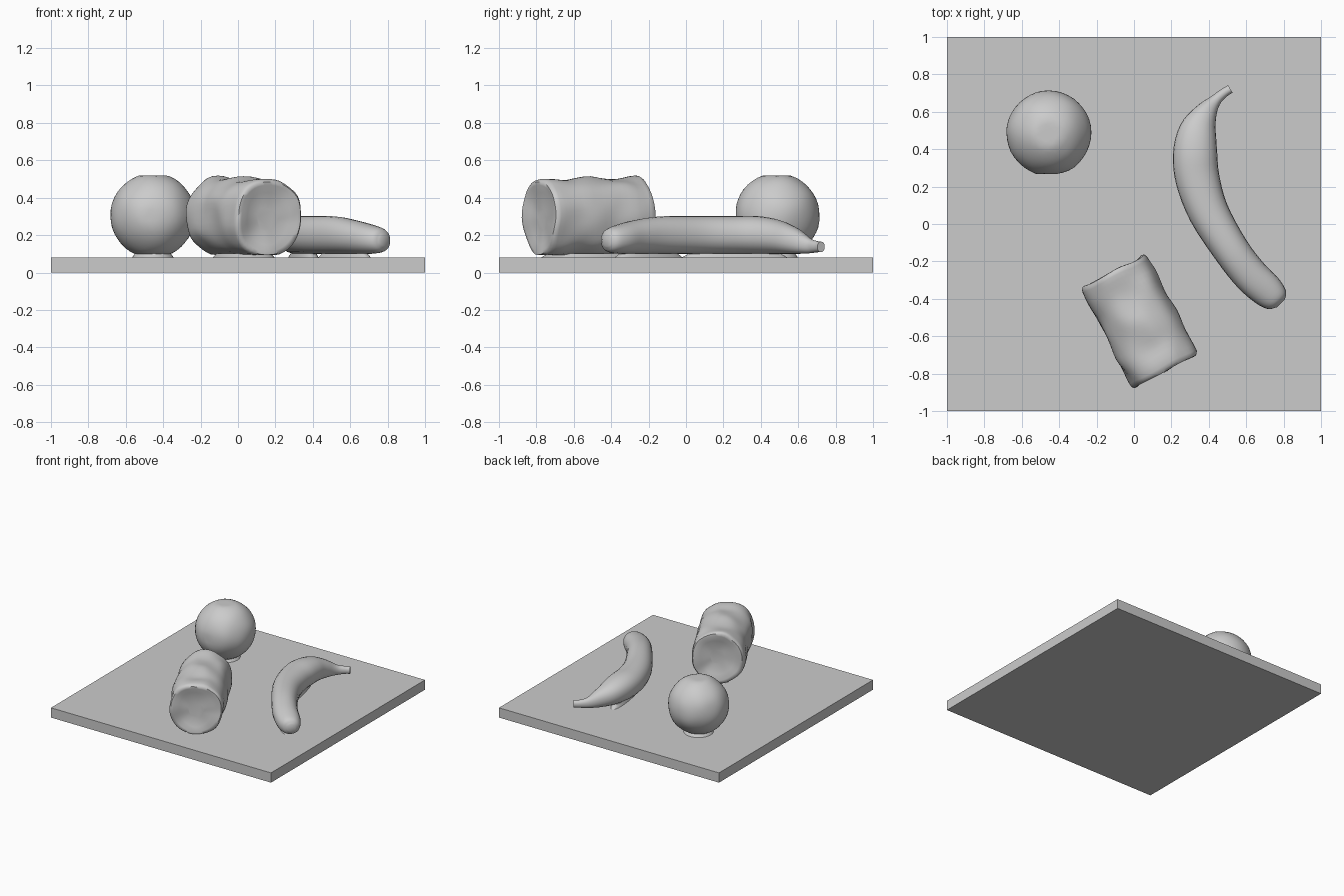
import bpy, bmesh, math
from mathutils import Vector, noise

cube = bpy.data.objects.get("Cube")
if cube:
    bpy.data.objects.remove(cube, do_unlink=True)

GREY = (0.6, 0.6, 0.6, 1)
mat = bpy.data.materials.new("plain_grey")
mat.use_nodes = True
mat.diffuse_color = GREY
bsdf = next(n for n in mat.node_tree.nodes if n.type == 'BSDF_PRINCIPLED')
bsdf.inputs["Base Color"].default_value = GREY


def finish(name, bm, angle=40):
    """Turn a bmesh into a smooth-shaded object."""
    bmesh.ops.recalc_face_normals(bm, faces=bm.faces)
    mesh = bpy.data.meshes.new(name)
    bm.to_mesh(mesh)
    bm.free()
    mesh.materials.append(mat)
    obj = bpy.data.objects.new(name, mesh)
    bpy.context.collection.objects.link(obj)
    bpy.ops.object.select_all(action='DESELECT')
    obj.select_set(True)
    bpy.context.view_layer.objects.active = obj
    bpy.ops.object.shade_smooth_by_angle(angle=math.radians(angle))
    return obj


def refine(stations, steps):
    """Catmull-Rom interpolation through tuples of values."""
    pts = [Vector(s) for s in stations]
    pts = [2 * pts[0] - pts[1]] + pts + [2 * pts[-1] - pts[-2]]
    out = []
    for a, b, c, d in zip(pts, pts[1:], pts[2:], pts[3:]):
        for i in range(steps):
            t = i / steps
            out.append(0.5 * (2 * b + (c - a) * t + (2 * a - 5 * b + 4 * c - d) * t * t
                              + (3 * b - a - 3 * c + d) * t ** 3))
    return out + [pts[-2]]


def loft(rings, tangents, sides, power=1.0):
    """Skin upright oval rings given as x, y, z, half width, half height."""
    bm = bmesh.new()
    loops = []
    for (x, y, z, w, h), tan in zip(rings, tangents):
        side = Vector((tan.y, -tan.x, 0)).normalized()
        loop = []
        for i in range(sides):
            a = math.tau * i / sides
            c, s = math.cos(a), math.sin(a)
            u = math.copysign(abs(c) ** power, c)
            v = math.copysign(abs(s) ** power, s)
            loop.append(bm.verts.new(Vector((x, y, z)) + side * w * u + Vector((0, 0, h * v))))
        loops.append(loop)
    for a, b in zip(loops, loops[1:]):
        for i in range(sides):
            j = (i + 1) % sides
            bm.faces.new((a[i], a[j], b[j], b[i]))
    bm.faces.new(loops[0])
    bm.faces.new(loops[-1])
    return bm


# Square board
bm = bmesh.new()
bmesh.ops.create_cube(bm, size=1)
for v in bm.verts:
    v.co = (v.co.x * 2, v.co.y * 2, 0.04 + v.co.z * 0.08)
finish("board", bm)

# Round fruit, slightly flattened at the top, bottom and front
bm = bmesh.new()
bmesh.ops.create_icosphere(bm, subdivisions=4, radius=0.227)
for v in bm.verts:
    v.co *= 1 + 0.018 * noise.noise(v.co * 9)
    v.co += Vector((-0.455, 0.487, 0.305))
    v.co.z = min(max(v.co.z, 0.095), 0.519)
    v.co.y = max(v.co.y, 0.266)
finish("round_fruit", bm)

# Banana: rounded tip, curved body, thin stem
stations = [
    (0.785, -0.425, 0.17, 0.03, 0.03), (0.765, -0.405, 0.172, 0.068, 0.062),
    (0.71, -0.355, 0.178, 0.09, 0.078), (0.62, -0.27, 0.19, 0.095, 0.09),
    (0.52, -0.14, 0.2, 0.097, 0.1), (0.40, 0.06, 0.2, 0.108, 0.102),
    (0.34, 0.24, 0.2, 0.118, 0.102), (0.327, 0.38, 0.2, 0.118, 0.102),
    (0.342, 0.5, 0.19, 0.1, 0.09), (0.385, 0.595, 0.167, 0.062, 0.067),
    (0.435, 0.66, 0.143, 0.032, 0.04), (0.48, 0.7, 0.138, 0.025, 0.03),
    (0.515, 0.722, 0.137, 0.023, 0.028),
]
rings = refine(stations, 4)
tangents = [rings[min(i + 1, len(rings) - 1)].xy - rings[max(i - 1, 0)].xy
            for i in range(len(rings))]
finish("banana", loft(rings, tangents, 24, 0.92), 60)

# Log: wrinkled drum with rounded rims and dished ends
back, front = Vector((-0.108, -0.25)), Vector((0.166, -0.79))
axis = front - back
dished = [(0.035, 0.06), (0.025, 0.13), (0.004, 0.17), (0.004, 0.188), (0.025, 0.198)]
profile = dished + [(t / 20, 0.2) for t in range(1, 20)]
profile += [(1 - t, r) for t, r in reversed(dished)]
rings = []
for t, r in profile:
    p = back + axis * t
    rings.append((p.x, p.y, 0.303 - 0.012 * t, r, r * 1.04))
bm = loft(rings, [axis] * len(rings), 48, 0.9)
for v in bm.verts:
    v.co += 0.016 * noise.noise_vector(v.co * 7)
    v.co.z = max(v.co.z, 0.095)
finish("log", bm, 50)


# Low pads where each item rests on the board
def pad(name, x, y, length, width, turn):
    bm = bmesh.new()
    bmesh.ops.create_cone(bm, cap_ends=True, segments=32, radius1=1.15, radius2=0.95, depth=1)
    c, s = math.cos(turn), math.sin(turn)
    for v in bm.verts:
        u, w = v.co.x * length, v.co.y * width
        v.co = (x + u * c - w * s, y + u * s + w * c, 0.089 + v.co.z * 0.028)
    finish(name, bm)


pad("round_fruit_pad", -0.455, 0.487, 0.1, 0.1, 0)
pad("log_pad", 0.03, -0.52, 0.25, 0.11, math.atan2(axis.y, axis.x))
pad("banana_front_pad", 0.57, -0.2, 0.2, 0.05, math.radians(-53))
pad("banana_back_pad", 0.35, 0.26, 0.26, 0.05, math.radians(-78))
